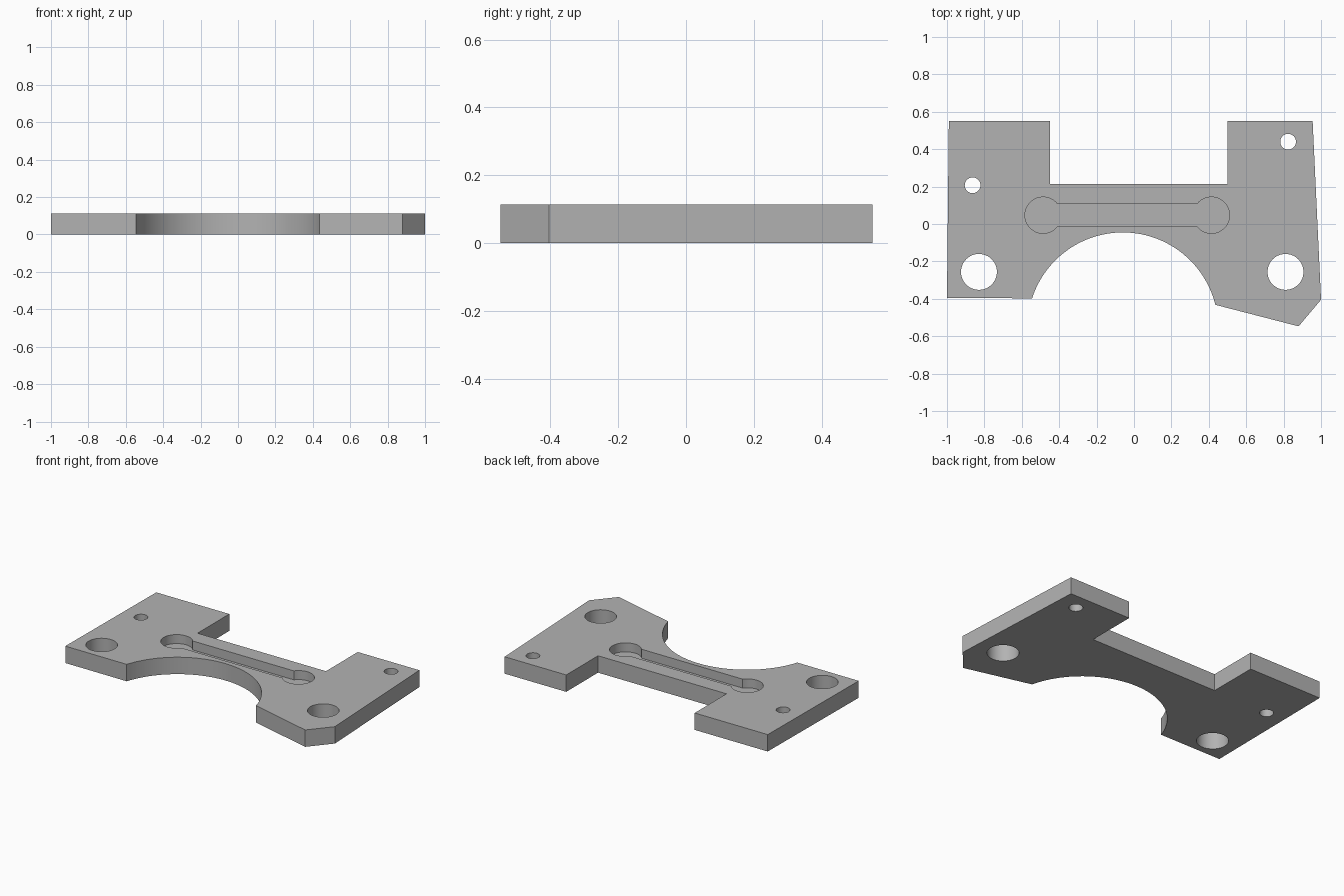
import bpy
import bmesh
from math import sin, cos, pi, asin, acos

THICK = 0.113
POCKET_FLOOR = 0.053

cube = bpy.data.objects.get("Cube")
if cube:
    bpy.data.objects.remove(cube, do_unlink=True)


def arc(cx, cy, r, start, end, steps):
    """Points along a circular arc, both ends included."""
    angles = [start + (end - start) * i / steps for i in range(steps + 1)]
    return [(cx + r * cos(a), cy + r * sin(a)) for a in angles]


def prism(name, outline, bottom, top):
    """Extrude a closed flat outline between two heights."""
    bm = bmesh.new()
    face = bm.faces.new([bm.verts.new((x, y, bottom)) for x, y in outline])
    result = bmesh.ops.extrude_face_region(bm, geom=[face])
    for v in result["geom"]:
        if isinstance(v, bmesh.types.BMVert):
            v.co.z = top
    bmesh.ops.recalc_face_normals(bm, faces=bm.faces)
    mesh = bpy.data.meshes.new(name)
    bm.to_mesh(mesh)
    bm.free()
    obj = bpy.data.objects.new(name, mesh)
    bpy.context.collection.objects.link(obj)
    return obj


def cut(target, cutter):
    """Subtract the cutter from the target, then discard it."""
    mod = target.modifiers.new("cut", "BOOLEAN")
    mod.operation = "DIFFERENCE"
    mod.solver = "EXACT"
    mod.object = cutter
    bpy.context.view_layer.objects.active = target
    bpy.ops.object.modifier_apply(modifier=mod.name)
    bpy.data.objects.remove(cutter, do_unlink=True)


# Plate outline with the notch at the back and the round bay at the front
bay_x, bay_y, bay_r = -0.06, -0.555, 0.51
bay = arc(bay_x, bay_y, bay_r, acos(0.495 / bay_r), pi - acos(0.485 / bay_r), 48)
outline = [
    (-1.0, -0.396), (-0.99, 0.551), (-0.45, 0.551), (-0.45, 0.215),
    (0.50, 0.215), (0.50, 0.551), (0.955, 0.551), (1.0, -0.405), (0.88, -0.547),
] + bay
plate = prism("mounting_plate", outline, 0, THICK)

# Two small and two large through holes
holes = [(-0.863, 0.207, 0.042), (0.824, 0.44, 0.042),
         (-0.829, -0.256, 0.096), (0.81, -0.256, 0.096)]
for x, y, r in holes:
    cut(plate, prism("hole_cutter", arc(x, y, r, 0, 2 * pi, 48)[:-1], -0.1, 0.3))

# Blind pocket: a slot with a round end at each side
end_r, half_width, mid_y = 0.097, 0.06, 0.047
mouth = asin(half_width / end_r)
pocket = arc(-0.486, mid_y, end_r, mouth, 2 * pi - mouth, 40)
pocket += arc(0.414, mid_y, end_r, pi + mouth, 3 * pi - mouth, 40)
cut(plate, prism("pocket_cutter", pocket, POCKET_FLOOR, 0.3))

# Plain grey finish
grey = bpy.data.materials.new("plain_grey")
grey.use_nodes = True
colour = (0.45, 0.45, 0.45, 1)
grey.diffuse_color = colour
grey.node_tree.nodes["Principled BSDF"].inputs["Base Color"].default_value = colour
plate.data.materials.clear()
plate.data.materials.append(grey)

# Smooth round walls, sharp rims
bpy.ops.object.select_all(action="DESELECT")
plate.select_set(True)
bpy.context.view_layer.objects.active = plate
bpy.ops.object.shade_smooth_by_angle(angle=pi / 6)
